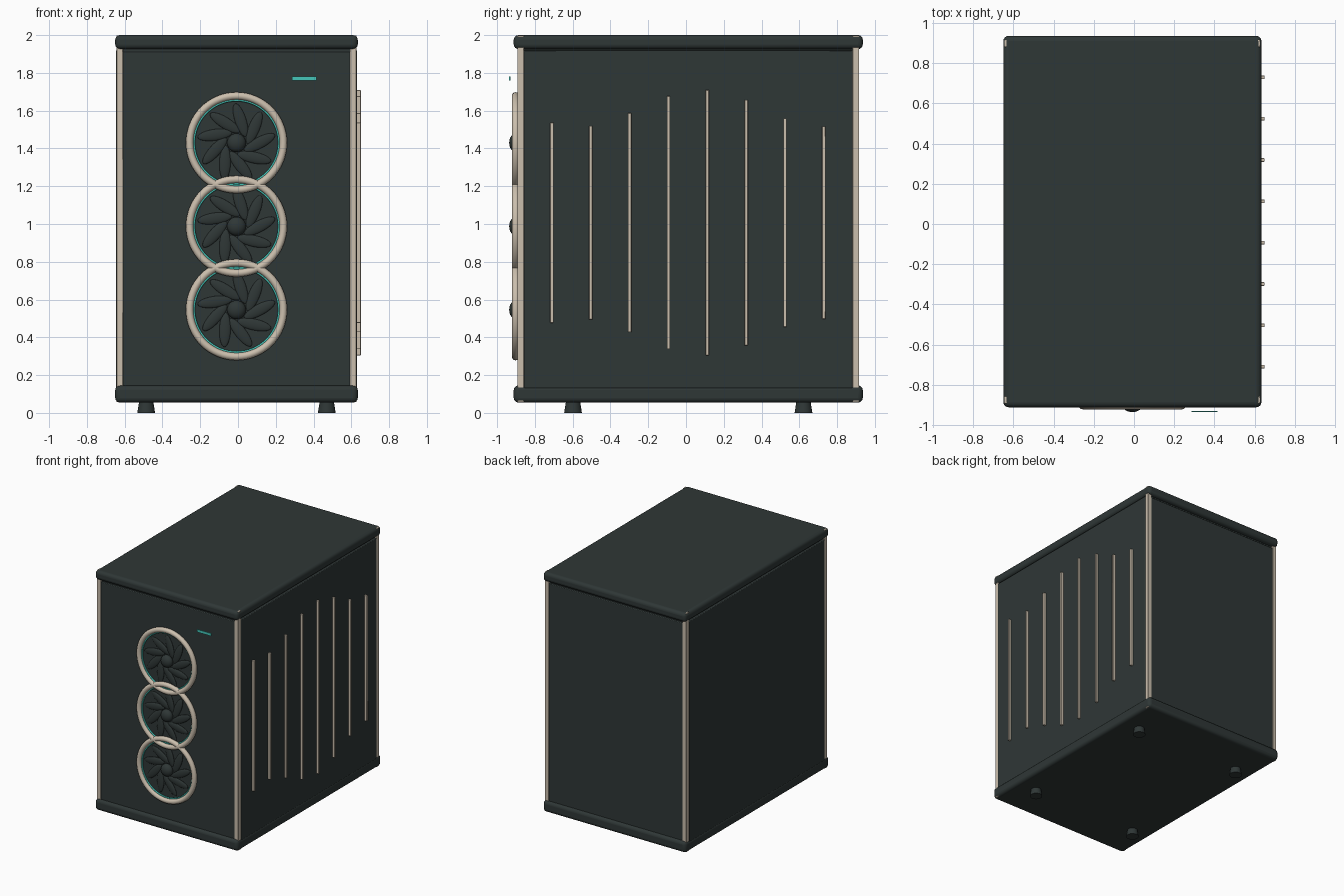
import bpy, math
from mathutils import Vector

if "Cube" in bpy.data.objects:
    bpy.data.objects.remove(bpy.data.objects["Cube"])


def material(name, rgb):
    m = bpy.data.materials.new(name)
    m.use_nodes = True
    m.diffuse_color = (*rgb, 1)
    m.node_tree.nodes["Principled BSDF"].inputs["Base Color"].default_value = (*rgb, 1)
    return m


CHARCOAL = material("charcoal", (0.028, 0.038, 0.037))
BEIGE = material("warm beige", (0.60, 0.52, 0.42))
TEAL = material("teal glow", (0.06, 0.56, 0.48))


def finish(name, mat, smooth=True):
    ob = bpy.context.object
    ob.name = name
    ob.data.materials.append(mat)
    if smooth:
        bpy.ops.object.shade_smooth_by_angle(angle=math.radians(35))
    return ob


def box(name, lo, hi, mat, bevel=0.0, segments=3):
    lo, hi = Vector(lo), Vector(hi)
    bpy.ops.mesh.primitive_cube_add(size=1, location=(lo + hi) / 2)
    ob = bpy.context.object
    ob.scale = hi - lo
    bpy.ops.object.transform_apply(location=False, rotation=False)
    if bevel:
        mod = ob.modifiers.new("rounded edges", "BEVEL")
        mod.width, mod.segments = bevel, segments
    return finish(name, mat)


def ring(name, z, y, major, minor, mat):
    bpy.ops.mesh.primitive_torus_add(location=(CX, y, z), rotation=(math.pi / 2, 0, 0),
                                     major_radius=major, minor_radius=minor,
                                     major_segments=64, minor_segments=12)
    finish(name, mat)


def ellipsoid(name, loc, scale, tilt=0.0):
    bpy.ops.mesh.primitive_uv_sphere_add(segments=24, ring_count=12, location=loc,
                                         rotation=(0, tilt, 0))
    bpy.context.object.scale = scale
    finish(name, CHARCOAL)


# Case centre and half sizes
CX, CY = -0.008, 0.012
HX, HY = 0.642, 0.924
FRONT = CY - HY + 0.022

# Rounded lid and base
box("lid", (CX - HX, CY - HY, 1.926), (CX + HX, CY + HY, 2.0), CHARCOAL, 0.025, 4)
box("base", (CX - HX, CY - HY, 0.055), (CX + HX, CY + HY, 0.145), CHARCOAL, 0.025, 4)

# Inner core and outer panels
box("core", (CX - 0.62, CY - 0.89, 0.1), (CX + 0.62, CY + 0.89, 1.95), CHARCOAL)
for side in (-1, 1):
    x = sorted((CX + side * 0.60, CX + side * 0.639))
    box("left_panel" if side > 0 else "right_panel",
        (x[0], CY - 0.87, 0.13), (x[1], CY + 0.87, 1.92), CHARCOAL, 0.005, 2)
    y = sorted((CY + side * 0.85, CY + side * 0.902))
    box("back_panel" if side > 0 else "front_panel",
        (CX - 0.604, y[0], 0.13), (CX + 0.604, y[1], 1.91), CHARCOAL, 0.005, 2)

# Corner posts and tapered feet
for sx in (-1, 1):
    for sy in (-1, 1):
        px, py = CX + sx * 0.618, CY + sy * 0.887
        box("corner_post", (px - 0.018, py - 0.018, 0.058),
            (px + 0.018, py + 0.018, 1.998), BEIGE, 0.004, 2)
        bpy.ops.mesh.primitive_cone_add(vertices=32, radius1=0.047, radius2=0.036, depth=0.07,
                                        location=(CX + sx * 0.478, CY + sy * 0.61, 0.035))
        finish("foot", CHARCOAL)

# Decorative slats on the left side
for i, h in enumerate((1.06, 1.025, 1.16, 1.34, 1.405, 1.30, 1.105, 1.02)):
    y = -0.71 + i * 0.2057
    box("side_slat", (0.62, y - 0.009, 1.007 - h / 2), (0.65, y + 0.009, 1.007 + h / 2),
        BEIGE, 0.003, 2)

# Three front fans with rims, lit rings, blades and hubs
BLADES = 9
for z in (0.546, 0.988, 1.430):
    ring("fan_rim", z, FRONT - 0.012, 0.248, 0.02, BEIGE)
    ring("fan_light", z, FRONT - 0.008, 0.225, 0.006, TEAL)
    for k in range(BLADES):
        a = 2 * math.pi * k / BLADES
        loc = (CX + 0.122 * math.cos(a), FRONT - 0.003, z + 0.122 * math.sin(a))
        ellipsoid("fan_blade", loc, (0.092, 0.012, 0.03), -(a + math.radians(28)))
    ellipsoid("fan_hub", (CX, FRONT - 0.011, z), (0.05, 0.035, 0.05))

# Status light floating ahead of the front panel
box("status_light", (0.285, -0.936, 1.759), (0.415, -0.930, 1.781), TEAL)
